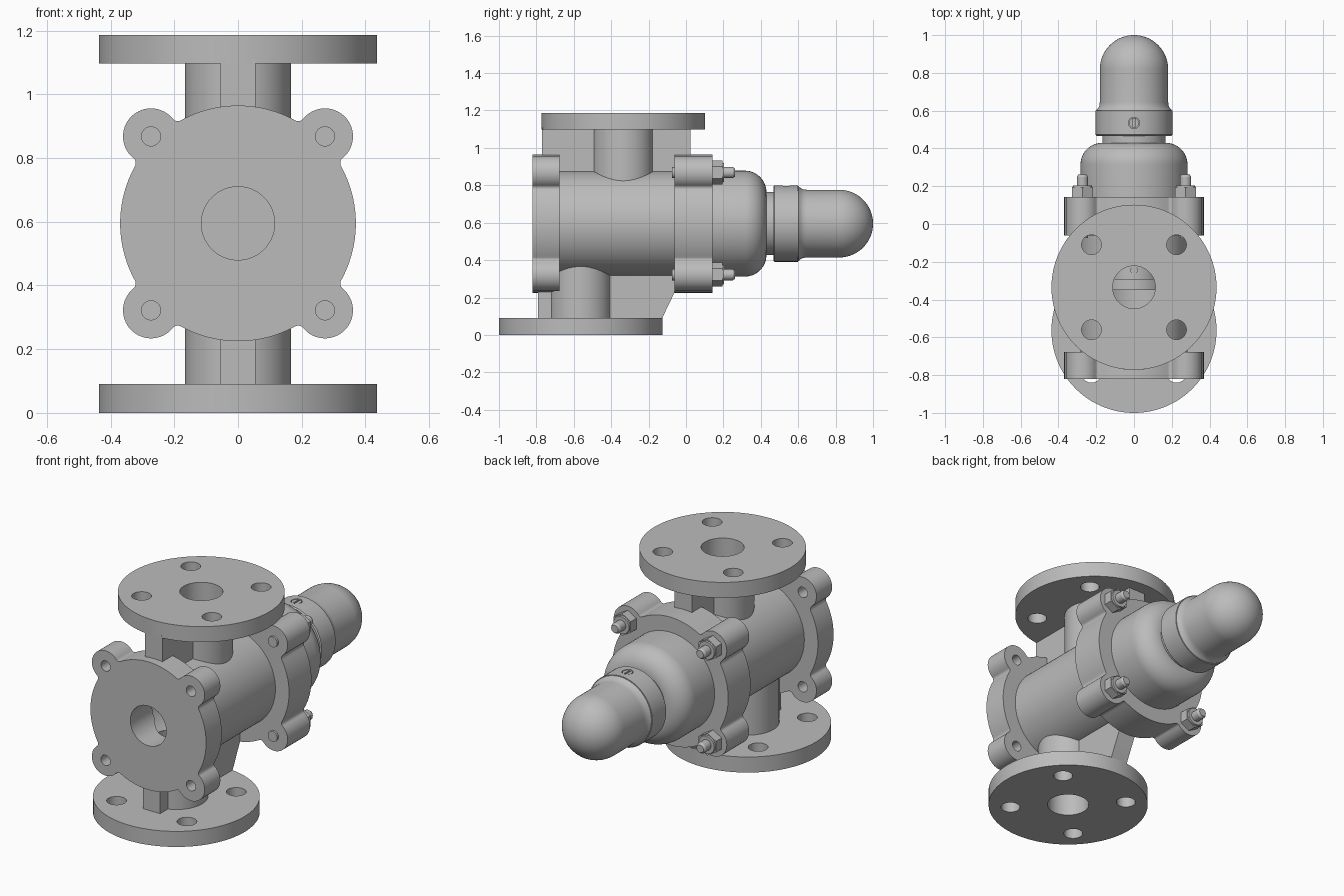
import bpy, bmesh, math
from mathutils import Matrix, Vector

if "Cube" in bpy.data.objects:
    bpy.data.objects.remove(bpy.data.objects["Cube"])

AXIS = 0.595                 # height of the horizontal body axis
TOP_Y, LOW_Y = -0.335, -0.563  # pipe centres
R_DISC, R_EAR, EAR = 0.37, 0.088, 0.273
CORNERS = [(sx * EAR, AXIS + sz * EAR) for sx in (-1, 1) for sz in (-1, 1)]

metal = bpy.data.materials.new("cast_grey")
metal.use_nodes = True
grey = (0.5, 0.5, 0.5, 1)
metal.diffuse_color = grey
metal.node_tree.nodes["Principled BSDF"].inputs["Base Color"].default_value = grey
parts = []


def finish(name, bm, keep=True):
    bmesh.ops.recalc_face_normals(bm, faces=bm.faces)
    mesh = bpy.data.meshes.new(name)
    bm.to_mesh(mesh)
    bm.free()
    obj = bpy.data.objects.new(name, mesh)
    bpy.context.collection.objects.link(obj)
    mesh.materials.append(metal)
    if keep:
        parts.append(obj)
    return obj


def cylinder(name, axis, a, b, start, end, r, sides=96, keep=True):
    """Cylinder along y at (x=a, z=b), or along z at (x=a, y=b)."""
    bm = bmesh.new()
    mid = (start + end) / 2
    if axis == "y":
        m = Matrix.Translation((a, mid, b)) @ Matrix.Rotation(math.pi / 2, 4, "X")
    else:
        m = Matrix.Translation((a, b, mid))
    bmesh.ops.create_cone(bm, cap_ends=True, segments=sides, radius1=r, radius2=r,
                          depth=end - start, matrix=m)
    return finish(name, bm, keep)


def prism(name, points, offset, keep=True):
    """Closed outline pushed along the offset vector."""
    bm = bmesh.new()
    face = bm.faces.new([bm.verts.new(p) for p in points])
    out = bmesh.ops.extrude_face_region(bm, geom=[face], use_keep_orig=True)
    moved = [v for v in out["geom"] if isinstance(v, bmesh.types.BMVert)]
    bmesh.ops.translate(bm, verts=moved, vec=Vector(offset))
    return finish(name, bm, keep)


def lathe(name, profile, x=0, z=AXIS, steps=96):
    """Revolve (radius, y) points around a y axis."""
    bm = bmesh.new()
    vs = [bm.verts.new((x + r, y, z)) for r, y in profile]
    es = [bm.edges.new(pair) for pair in zip(vs, vs[1:])]
    bmesh.ops.spin(bm, geom=vs + es, cent=(x, 0, z), axis=(0, 1, 0),
                   angle=math.tau, steps=steps)
    bmesh.ops.remove_doubles(bm, verts=bm.verts, dist=0.0001)
    return finish(name, bm)


def arc(cr, cy, r, a0, a1, n=14):
    angles = [math.radians(a0 + (a1 - a0) * i / n) for i in range(n + 1)]
    return [(cr + r * math.cos(a), cy + r * math.sin(a)) for a in angles]


def cut(obj, cutters):
    for c in cutters:
        mod = obj.modifiers.new("cut", "BOOLEAN")
        mod.operation, mod.solver, mod.object = "DIFFERENCE", "EXACT", c
    bpy.context.view_layer.update()
    mesh = bpy.data.meshes.new_from_object(
        obj.evaluated_get(bpy.context.evaluated_depsgraph_get()))
    obj.modifiers.clear()
    obj.data = mesh


def eared_outline(fillet=0.02):
    """Disc with four round ears blended in by small concave arcs."""
    d = EAR * math.sqrt(2)
    big, small = R_DISC + fillet, R_EAR + fillet
    phi = math.acos((big**2 + d**2 - small**2) / (2 * big * d))
    fc = Vector((big * math.cos(phi), big * math.sin(phi)))
    to_ear = math.atan2(-fc.y, d - fc.x)
    half = []                       # from ear tip round to the disc
    for i in range(17):
        a = (to_ear + math.pi) * i / 16
        half.append(Vector((d + R_EAR * math.cos(a), R_EAR * math.sin(a))))
    sweep = (math.pi + phi - to_ear) % math.tau
    sweep = sweep - math.tau if sweep > math.pi else sweep
    for i in range(1, 9):
        a = to_ear + sweep * i / 8
        half.append(fc + fillet * Vector((math.cos(a), math.sin(a))))
    for i in range(1, 13):
        a = phi + (math.pi / 4 - phi) * i / 12
        half.append(R_DISC * Vector((math.cos(a), math.sin(a))))
    ear = [Vector((p.x, -p.y)) for p in reversed(half[1:])] + half[:-1]
    return [Matrix.Rotation(math.pi / 4 + k * math.pi / 2, 2) @ p
            for k in range(4) for p in ear]


# Shared hollow: chamber, pipe bores and front port
hollow = [
    cylinder("chamber_cutter", "y", 0, AXIS, -0.62, 0.1, 0.2, keep=False),
    cylinder("top_bore_cutter", "z", 0, TOP_Y, 0.65, 1.25, 0.113, keep=False),
    cylinder("low_bore_cutter", "z", 0, LOW_Y, -0.1, 0.55, 0.113, keep=False),
    cylinder("front_port_cutter", "y", 0, AXIS, -0.9, -0.55, 0.115, keep=False),
]
helpers = list(hollow)

# Body and vertical pipes
cut(cylinder("body", "y", 0, AXIS, -0.69, -0.05, 0.283), hollow)
cut(cylinder("top_pipe", "z", 0, TOP_Y, 0.72, 1.11, 0.166), hollow[:2])
cut(cylinder("bottom_pipe", "z", 0, LOW_Y, 0.08, 0.47, 0.166), [hollow[0], hollow[2]])

# Stiffening ribs
W = 0.055
top_rib = [(-0.77, 0.85), (0.025, 0.85), (0.025, 1.11), (-0.77, 1.11)]
low_rib = [(-0.79, 0.08), (-0.132, 0.08), (-0.055, 0.24), (-0.055, 0.34), (-0.79, 0.34)]
for name, shape, bore in (("top_rib", top_rib, 1), ("bottom_rib", low_rib, 2)):
    rib = prism(name, [(-W, y, z) for y, z in shape], (2 * W, 0, 0))
    cut(rib, [hollow[bore]])

# Round pipe flanges with bolt holes
for name, y, z0, z1, bore in (("top_flange", TOP_Y, 1.097, 1.187, 1),
                              ("bottom_flange", LOW_Y, 0, 0.09, 2)):
    holes = [cylinder("hole_cutter", "z", sx * 0.225, y + sy * 0.225, z0 - 0.1, z1 + 0.1,
                      0.052, 48, False) for sx in (-1, 1) for sy in (-1, 1)]
    helpers += holes
    cut(cylinder(name, "z", 0, y, z0, z1, 0.437, 128), [hollow[bore]] + holes)

# Eared flanges on the body ends
outline = eared_outline()
for name, y0, y1 in (("front_flange", -0.82, -0.677), ("rear_flange", -0.062, 0.143)):
    flange = prism(name, [(p.x, y0, AXIS + p.y) for p in outline], (0, y1 - y0, 0))
    if name == "front_flange":
        holes = [cylinder("ear_cutter", "y", x, z, y0 - 0.1, y1 + 0.1, 0.03, 32, False)
                 for x, z in CORNERS]
        helpers += holes
        cut(flange, [hollow[3]] + holes)
    else:
        cut(flange, [hollow[0]])

# Studs and hex nuts
for i, (x, z) in enumerate(CORNERS):
    lathe(f"stud_{i + 1}", [(0, -0.075), (0.03, -0.075), (0.03, 0.25),
                            (0.022, 0.262), (0, 0.262)], x, z, 32)
    cylinder(f"nut_{i + 1}", "y", x, z, 0.14, 0.195, 0.064, 6)
    lathe(f"nut_face_{i + 1}", [(0, 0.19), (0.054, 0.19), (0.05, 0.203), (0, 0.203)], x, z, 32)

# Bonnet, neck, collar and domed cap
lathe("bonnet", [(0, 0.13), (0.283, 0.13)] + arc(0.168, 0.315, 0.115, 0, 90) + [(0, 0.43)])
cylinder("neck", "y", 0, AXIS, 0.42, 0.48, 0.168)
collar = lathe("collar", [(0, 0.467), (0.198, 0.467), (0.204, 0.473), (0.204, 0.6), (0, 0.6)])
lathe("cap", [(0, 0.59), (0.2, 0.59), (0.2, 0.602), (0.19, 0.613), (0.183, 0.628),
              (0.181, 0.645)] + arc(0, 0.819, 0.181, 0, 90, 24))

# Slotted locking screw in the collar
pocket = cylinder("pocket_cutter", "z", 0, 0.535, 0.76, 0.9, 0.03, 32, False)
slot = prism("slot_cutter", [(-0.005, 0.49, 0.785), (0.005, 0.49, 0.785),
                             (0.005, 0.58, 0.785), (-0.005, 0.58, 0.785)], (0, 0, 0.1), False)
helpers += [pocket, slot]
cut(collar, [pocket])
cut(cylinder("locking_screw", "z", 0, 0.535, 0.75, 0.796, 0.026, 32), [slot])

# Piston inside the chamber
cylinder("piston_rod", "y", 0, AXIS, -0.3, 0.12, 0.14)
cylinder("piston_disc", "y", 0, AXIS, -0.35, -0.29, 0.175)
cylinder("piston_screw", "z", 0, -0.245, 0.7, 0.742, 0.02, 24)

for h in helpers:
    bpy.data.objects.remove(h)

# Smooth the round surfaces, keep edges crisp
bpy.ops.object.select_all(action="DESELECT")
for p in parts:
    p.select_set(True)
bpy.context.view_layer.objects.active = parts[0]
bpy.ops.object.shade_smooth_by_angle(angle=math.radians(30))
